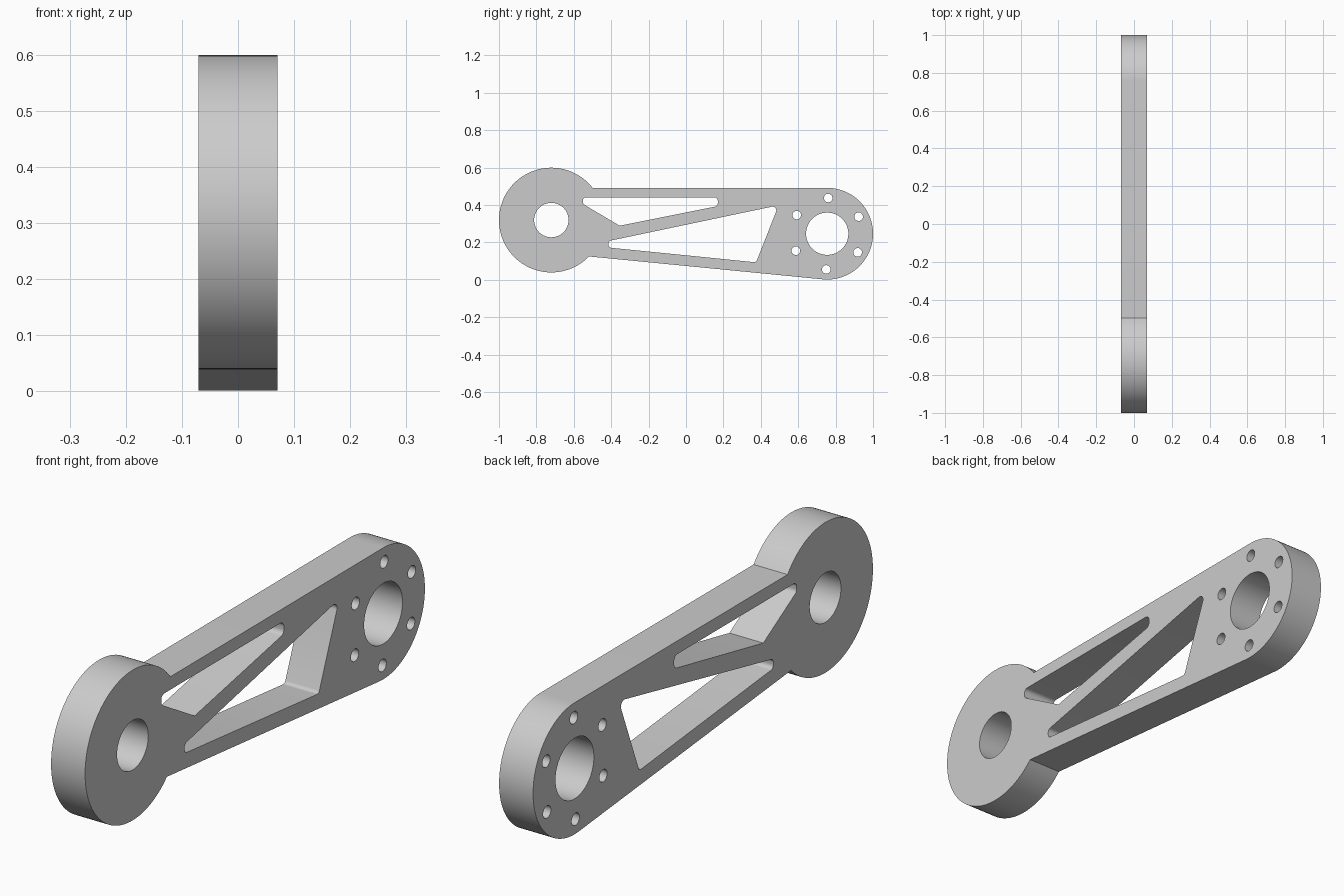
import bpy, bmesh
from math import radians, degrees, atan2, sin, cos, tan, pi
from mathutils import Matrix, Vector

if "Cube" in bpy.data.objects:
    bpy.data.objects.remove(bpy.data.objects["Cube"], do_unlink=True)

HALF_WIDTH = 0.07
BIG, BIG_R = Vector((-0.72, 0.319)), 0.28
SMALL, SMALL_R = Vector((0.755, 0.246)), 0.245

grey = bpy.data.materials.new("Plain grey")
grey.use_nodes = True
color = (0.6, 0.6, 0.6, 1)
grey.diffuse_color = color
grey.node_tree.nodes["Principled BSDF"].inputs["Base Color"].default_value = color


def arc(center, radius, start, end, steps):
    """Points along an arc, angles in degrees."""
    angles = [radians(start + (end - start) * i / steps) for i in range(steps + 1)]
    return [center + radius * Vector((cos(a), sin(a))) for a in angles]


def circle(center, radius, steps):
    return arc(center, radius, 0, 360, steps)[:-1]


def rounded(corners):
    """Polygon from (y, z, fillet radius) corners."""
    points = []
    for i, (y, z, r) in enumerate(corners):
        p = Vector((y, z))
        if r == 0:
            points.append(p)
            continue
        a = (Vector(corners[i - 1][:2]) - p).normalized()
        b = (Vector(corners[(i + 1) % len(corners)][:2]) - p).normalized()
        half = a.angle(b) / 2
        center = p + (a + b).normalized() * r / sin(half)
        first, last = p + a * r / tan(half) - center, p + b * r / tan(half) - center
        start = atan2(first.y, first.x)
        sweep = (atan2(last.y, last.x) - start + pi) % (2 * pi) - pi
        points += arc(center, r, degrees(start), degrees(start + sweep), 8)
    return points


# Outer outline: large hub, straight lower edge, small rounded end, flat top edge
outline = arc(BIG, BIG_R, 37.5, 316, 80) + arc(SMALL, SMALL_R, -95.6, 90, 56)

# Windows either side of the diagonal web
upper_window = rounded([(-0.551, 0.441, 0.017), (0.17, 0.441, 0.02),
                        (0.17, 0.394, 0.02), (-0.355, 0.289, 0), (-0.551, 0.405, 0.017)])
lower_window = rounded([(-0.414, 0.207, 0.016), (0.495, 0.398, 0.02),
                        (0.375, 0.093, 0.015), (-0.414, 0.172, 0.016)])

# Shaft bores and the ring of bolt holes
loops = [outline, upper_window, lower_window,
         circle(BIG, 0.092, 64), circle(SMALL, 0.113, 64)]
for k in range(6):
    a = radians(88.5 + 60 * k)
    loops.append(circle(SMALL + 0.191 * Vector((cos(a), sin(a))), 0.023, 24))

# Filled profile extruded across the width
profile = bpy.data.curves.new("arm_profile", "CURVE")
profile.dimensions = "2D"
profile.fill_mode = "BOTH"
profile.extrude = HALF_WIDTH
for points in loops:
    spline = profile.splines.new("POLY")
    spline.points.add(len(points) - 1)
    for target, p in zip(spline.points, points):
        target.co = (p.x, p.y, 0, 1)
    spline.use_cyclic_u = True

helper = bpy.data.objects.new("arm_profile", profile)
bpy.context.collection.objects.link(helper)
mesh = bpy.data.meshes.new_from_object(
    helper.evaluated_get(bpy.context.evaluated_depsgraph_get()))
bpy.data.objects.remove(helper, do_unlink=True)

# Stand the profile upright: local x to y, local y to z, extrusion to x
mesh.transform(Matrix(((0, 0, 1, 0), (1, 0, 0, 0), (0, 1, 0, 0), (0, 0, 0, 1))))
bm = bmesh.new()
bm.from_mesh(mesh)
bmesh.ops.remove_doubles(bm, verts=bm.verts, dist=0.0001)
bmesh.ops.recalc_face_normals(bm, faces=bm.faces)
bm.to_mesh(mesh)
bm.free()

mesh.materials.clear()
mesh.materials.append(grey)
arm = bpy.data.objects.new("linkage_arm", mesh)
bpy.context.collection.objects.link(arm)
bpy.ops.object.select_all(action="DESELECT")
arm.select_set(True)
bpy.context.view_layer.objects.active = arm
bpy.ops.object.shade_smooth_by_angle(angle=radians(30))
